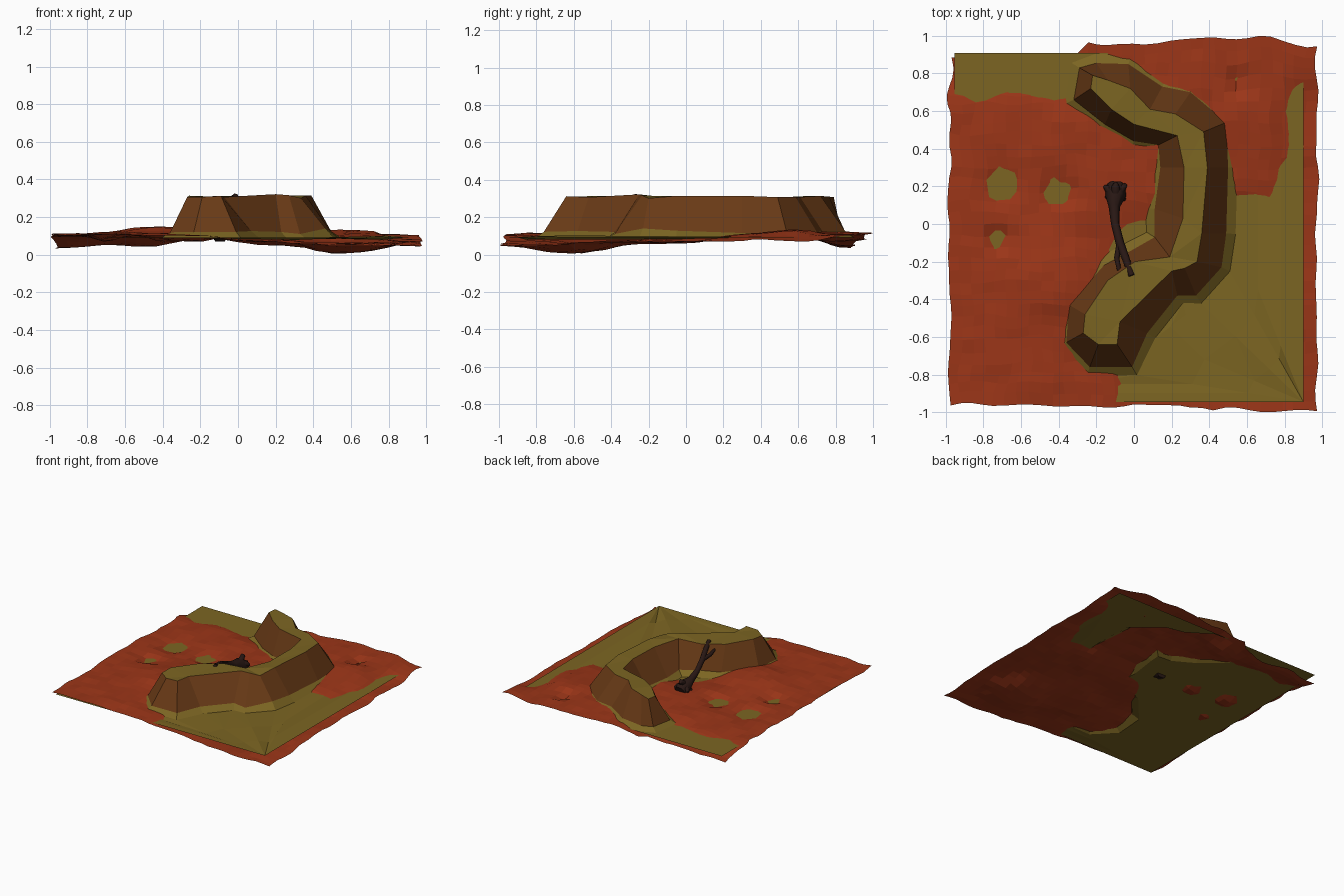
import bpy, bmesh, math, random
from mathutils import Vector, noise

if "Cube" in bpy.data.objects:
    bpy.data.objects.remove(bpy.data.objects["Cube"])

random.seed(4)


def material(name, rgb):
    m = bpy.data.materials.new(name)
    m.diffuse_color = (*rgb, 1)
    m.use_nodes = True
    m.node_tree.nodes["Principled BSDF"].inputs["Base Color"].default_value = m.diffuse_color
    return m


GRASS = material("olive_grass", (0.20, 0.13, 0.016))
CLIFF = material("brown_cliff", (0.14, 0.042, 0.008))
SOIL = material("red_soil", (0.33, 0.036, 0.009))
WOOD = material("dark_wood", (0.022, 0.009, 0.007))


def finish(bm, name, mats):
    # open sheets: every face should look upwards
    bm.normal_update()
    for f in bm.faces:
        if f.normal.z < 0:
            f.normal_flip()
    me = bpy.data.meshes.new(name)
    bm.to_mesh(me)
    bm.free()
    for m in mats:
        me.materials.append(m)
    ob = bpy.data.objects.new(name, me)
    bpy.context.collection.objects.link(ob)
    return ob


# ridge outline: foot x, foot y, rim x, rim y (clockwise)
RIDGE = [
    (-.32, .66, -.23, .72), (-.29, .83, -.22, .79), (-.20, .855, -.14, .765), (-.03, .85, -.02, .72),
    (.15, .73, .085, .61), (.30, .70, .22, .585), (.49, .54, .37, .49), (.50, .30, .39, .30),
    (.49, -.05, .36, -.05), (.465, -.23, .335, -.20), (.33, -.38, .27, -.235), (.23, -.38, .20, -.25),
    (.07, -.58, -.075, -.52), (-.01, -.76, -.09, -.64), (-.235, -.76, -.19, -.64), (-.36, -.63, -.27, -.58),
    (-.345, -.43, -.26, -.48), (-.16, -.22, -.14, -.30), (-.03, -.15, .005, -.20), (.11, -.07, .19, -.175),
    (.11, .08, .26, .03), (.14, .30, .266, .30), (.13, .42, .23, .47), (0, .44, 0, .53), (-.155, .53, -.12, .61)]
LEVEL = 0.09

# grass sheet with the raised, hollow ridge
bm = bmesh.new()
n = len(RIDGE)
skirt, foot, rim = [], [], []
for i, (fx, fy, rx, ry) in enumerate(RIDGE):
    a, b = RIDGE[i - 1], RIDGE[(i + 1) % n]
    d = Vector((b[0] - a[0], b[1] - a[1])).normalized() * 0.05
    skirt.append(bm.verts.new((fx - d.y, fy + d.x, LEVEL)))
    foot.append(bm.verts.new((fx, fy, 0.12 + random.uniform(-.008, .008))))
    rim.append(bm.verts.new((rx, ry, 0.312 + random.uniform(-.006, .003))))
for lo, hi, mat in ((skirt, foot, 0), (foot, rim, 1)):
    for i in range(n):
        j = (i + 1) % n
        bm.faces.new((lo[i], lo[j], hi[j], hi[i])).material_index = mat
top = bm.faces.new(rim)
bmesh.ops.triangulate(bm, faces=[top])
corners = [bm.verts.new((x, y, LEVEL)) for x, y in ((-.955, -.945), (.90, -.945), (.90, .91), (-.955, .91))]
border = [bm.edges.new((corners[i], corners[(i + 1) % 4])) for i in range(4)]
hole = [bm.edges.get((skirt[i], skirt[(i + 1) % n])) for i in range(n)]
res = bmesh.ops.triangle_fill(bm, edges=border + hole, use_beauty=True)
fill = [g for g in res["geom"] if isinstance(g, bmesh.types.BMFace)]
inner = list({e for f in fill for e in f.edges if all(g in fill for g in e.link_faces) and len(e.link_faces) == 2})
old = set(bm.verts)
bmesh.ops.subdivide_edges(bm, edges=inner, cuts=2)
for v in bm.verts:
    if v not in old and v.co.x > 0.2 and v.co.y < 0.15:
        v.co.z += random.uniform(-.012, .015)
bmesh.ops.triangulate(bm, faces=[f for f in bm.faces if len(f.verts) > 4])
finish(bm, "grass_terrain_with_ridge", (GRASS, CLIFF))

# red soil: height above the grass at scattered places, blended by distance
SOIL_H = [
    (-.95, -.9, .015), (-.95, -.3, .02), (-.95, .3, .015), (-.95, .6, .012), (-.9, .88, -.055),
    (-.5, .88, -.05), (-.6, .58, .015), (-.25, .82, -.02), (-.4, -.3, .06), (-.5, -.75, .025),
    (-.2, -.85, .012), (.1, -.85, -.02), (.55, -.6, -.085), (.9, -.9, -.04), (.95, -.4, -.02),
    (.7, -.1, -.03), (.5, 0, -.03), (.2, -.5, -.04), (.6, .3, .02), (.6, .55, .045), (.4, .85, .03),
    (.75, .88, .02), (.94, .6, -.02), (.93, .2, -.02), (0, .95, .02), (0, .2, .025), (-.3, .1, .025),
    (0, -.1, -.01), (-.7, .08, .02), (.1, .6, .03), (-.35, .5, .025)]
DIPS = [(-.68, .21, .10), (-.40, .17, .09), (-.71, -.08, .06), (.55, .75, .05)]


def soil_height(x, y):
    total = weight = 0
    for px, py, h in SOIL_H:
        w = 1 / ((x - px) ** 2 + (y - py) ** 2 + .006) ** 1.6
        total += w * h
        weight += w
    z = LEVEL + total / weight
    for px, py, r in DIPS:
        z -= .04 * math.exp(-((x - px) ** 2 + (y - py) ** 2) / (r * r))
    return max(0, z + .009 * noise.noise(Vector((x * 9, y * 9, 1))))


bm = bmesh.new()
bmesh.ops.create_grid(bm, x_segments=32, y_segments=32, size=0.965)
for v in bm.verts:
    x, y = v.co.x, v.co.y
    v.co.x += .035 * noise.noise(Vector((x * 5, y * 5, 3)))
    v.co.y += .035 * noise.noise(Vector((x * 5, y * 5, 7)))
    if y > 0.6:      # back edge bulges right of the middle, retreats at the left
        v.co.y += (y - .6) / .365 * (.035 * math.exp(-((x - .45) / .4) ** 2) - (.07 if x < -.3 else .01))
    if y < -0.6 and x > .4:
        v.co.y -= (-.6 - y) / .365 * .025
    v.co.z = soil_height(v.co.x, v.co.y)
for axis in (0, 1):  # fit to the full two-unit footprint
    lo, hi = (f(v.co[axis] for v in bm.verts) for f in (min, max))
    for v in bm.verts:
        a, b = ((-.995, .985), (-1, 1))[axis]
        v.co[axis] = a + (v.co[axis] - lo) / (hi - lo) * (b - a)
finish(bm, "red_soil", (SOIL,))


# fallen dead tree leaning on the ridge
def limb(name, pts):
    cu = bpy.data.curves.new(name, "CURVE")
    cu.dimensions = "3D"
    cu.bevel_depth = 1
    cu.bevel_resolution = 1
    cu.use_fill_caps = True
    sp = cu.splines.new("POLY")
    sp.points.add(len(pts) - 1)
    for p, (x, y, z, r) in zip(sp.points, pts):
        p.co = (x, y, z, 1)
        p.radius = r
    cu.materials.append(WOOD)
    ob = bpy.data.objects.new(name, cu)
    bpy.context.collection.objects.link(ob)
    bpy.ops.object.select_all(action="DESELECT")
    ob.select_set(True)
    bpy.context.view_layer.objects.active = ob
    bpy.ops.object.convert(target="MESH")


limb("tree_trunk", [(-.095, .21, .11, .05), (-.098, .15, .135, .055), (-.105, .09, .16, .03), (-.10, 0, .20, .022),
                    (-.075, -.10, .245, .023), (-.045, -.18, .28, .021), (-.012, -.275, .31, .017)])
limb("tree_fork", [(-.075, -.10, .245, .018), (-.092, -.18, .26, .014), (-.078, -.25, .27, .011)])
for i, (dx, dy, z) in enumerate(((-.06, .04, .12), (-.055, -.02, .10), (.055, .05, .13), (.05, -.03, .11), (.0, .06, .18))):
    limb(f"tree_root_{i + 1}", [(-.098, .15, .14, .03), (-.098 + dx * .7, .16 + dy * .7, z + .01, .02),
                                (-.098 + dx, .16 + dy, z, .009)])
